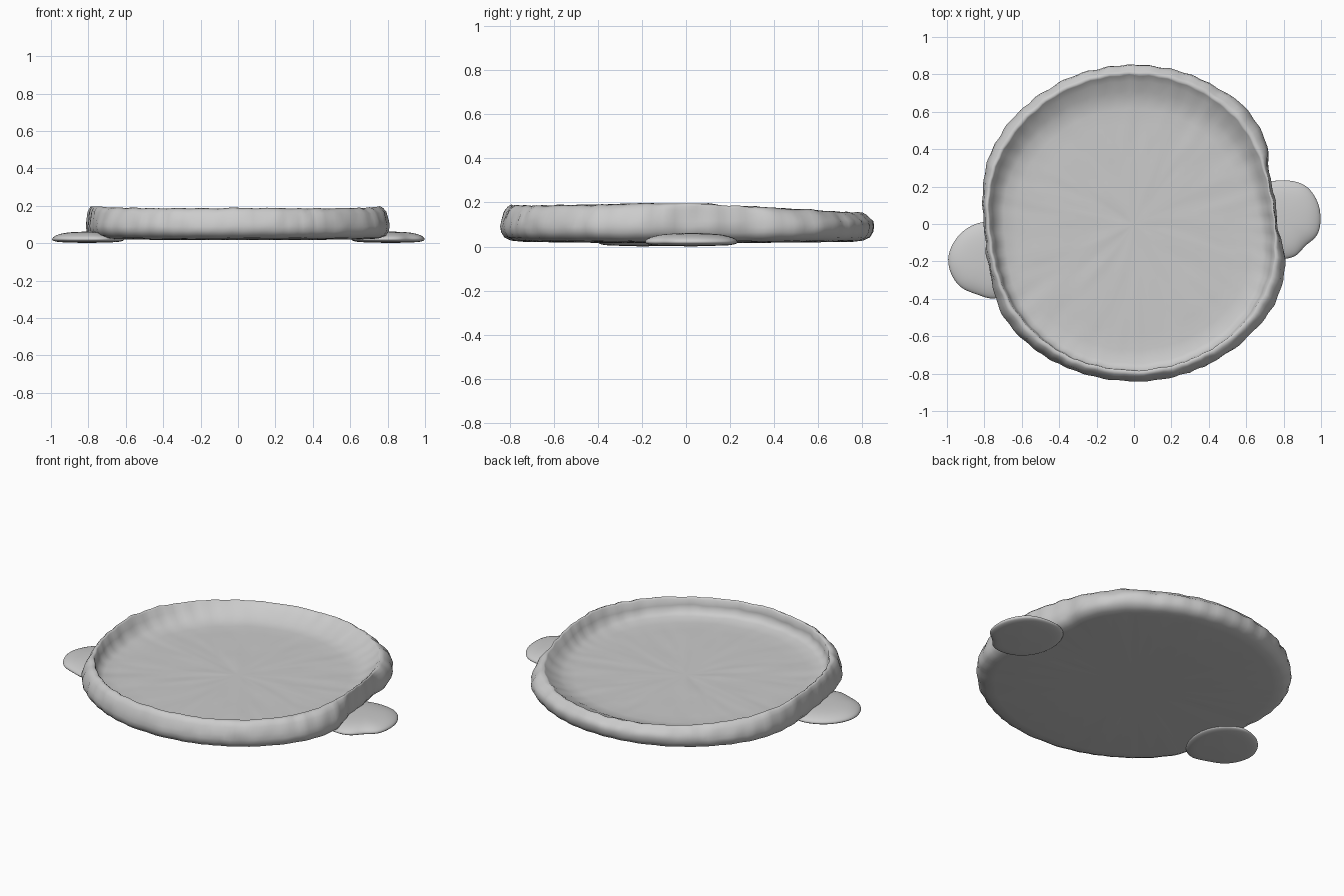
import bpy, bmesh, math
from mathutils import Vector, noise

if "Cube" in bpy.data.objects:
    bpy.data.objects.remove(bpy.data.objects["Cube"])

N = 192      # segments around the dish
FLOOR = .086

# Hand-pressed dish, (angle in degrees, radius): widest bulge of the wall, and crest of the rim
OUTLINE = [(0, .76), (9, .765), (20, .765), (24, .785), (29, .825), (38, .85), (46, .86), (60, .855),
           (90, .85), (120, .855), (135, .86), (152, .86), (166, .835), (180, .80),
           (195, .805), (206, .83), (213, .855), (225, .86), (240, .85), (270, .84),
           (300, .85), (315, .86), (333, .865), (347, .835), (354, .785), (360, .76)]
CREST = [(0, .745), (22, .755), (40, .785), (60, .80), (90, .805), (120, .81), (145, .81), (166, .805),
         (180, .775), (195, .77), (210, .795), (235, .80), (270, .79), (300, .795), (325, .805),
         (345, .785), (360, .745)]


def lookup(table, deg):
    for (a, ra), (b, rb) in zip(table, table[1:]):
        if a <= deg <= b:
            return ra + (rb - ra) * (deg - a) / (b - a)
    return table[0][1]


def smooth(table, deg, width):
    return sum(lookup(table, (deg + k * width) % 360) for k in (-2, -1, 0, 1, 2)) / 5


def finish(bm, name):
    bmesh.ops.recalc_face_normals(bm, faces=bm.faces)
    me = bpy.data.meshes.new(name)
    bm.to_mesh(me)
    bm.free()
    me.shade_smooth()
    ob = bpy.data.objects.new(name, me)
    bpy.context.collection.objects.link(ob)
    return ob


def bridge(bm, rings):
    for lo, hi in zip(rings, rings[1:]):
        n = len(lo)
        for i in range(n):
            bm.faces.new((lo[i], lo[(i + 1) % n], hi[(i + 1) % n], hi[i]))


def cap(bm, ring, z):
    c = bm.verts.new((sum(v.co.x for v in ring) / len(ring),
                      sum(v.co.y for v in ring) / len(ring), z))
    for i in range(len(ring)):
        bm.faces.new((ring[i], ring[(i + 1) % len(ring)], c))


def dish_profile(a):
    """Cross-section (radius, z, lumpiness) from under the base, over the rim, to the floor."""
    s = math.sin(a)
    deg = math.degrees(a)
    near = Vector((math.cos(a) * 2, s * 2, 0))
    ripple = .0025 * math.sin(44 * a + 5 * noise.noise(near))
    R = smooth(OUTLINE, deg, 2) + ripple
    C = smooth(CREST, deg, 5) + ripple
    h = .187 - .034 * max(0, s) ** 1.3 + .009 * math.cos(a) ** 6 + .006 * noise.noise(near * 6)
    F = C - (.065 + .04 * s)
    f = FLOOR
    lean = R - C
    return [(R * .5, .018, .3), (R - .10, .022, .3), (R - .05, .027, .3), (R - .018, .042, .5),
            (R - .004, .065, 1), (R, .09, 1), (R - lean * .1, .115, 1), (R - lean * .35, h - .03, 1),
            (R - lean * .68, h - .01, .6), (C, h, .5), (C - .010, h - .008, .6),
            (C * .6 + F * .4, h * .55 + f * .45, .8), (F + .012, f + .022, .7), (F - .02, f + .006, .5),
            (F * .88, f, .6), (F * .76, f, .6), (F * .64, f, .6), (F * .5, f, .6),
            (F * .37, f, .6), (F * .24, f, .6), (F * .11, f, .6)]


# Dish: one swept body with base, rolled rim and floor
bm = bmesh.new()
columns = [dish_profile(2 * math.pi * i / N) for i in range(N)]
rings = []
for j in range(len(columns[0])):
    ring = []
    for i, col in enumerate(columns):
        a = 2 * math.pi * i / N
        r, z, lump = col[j]
        p = Vector((r * math.cos(a), r * math.sin(a), z))
        d = lump * (.004 * noise.noise(p * 8) + .005 * noise.noise(p * 17))
        p += Vector((math.cos(a) * d, math.sin(a) * d, d))
        ring.append(bm.verts.new(p))
    rings.append(ring)
bridge(bm, rings)
cap(bm, rings[0], .016)
cap(bm, rings[-1], FLOOR)
finish(bm, "dish")


# Handles: flat pressed tabs tucked under the wall
def tab(name, pts):
    bm = bmesh.new()
    cx = sum(p[0] for p in pts) / len(pts)
    cy = sum(p[1] for p in pts) / len(pts)
    rings = []
    for k, z in [(.5, .004), (.85, .005), (1.0, .013), (1.025, .022), (.98, .036), (.75, .053), (.4, .06)]:
        rings.append([bm.verts.new((cx + (x - cx) * k, cy + (y - cy) * k, z)) for x, y in pts])
    bridge(bm, rings)
    cap(bm, rings[0], .0)
    cap(bm, rings[-1], .062)
    ob = finish(bm, name)
    mod = ob.modifiers.new("smooth", 'SUBSURF')
    mod.levels = mod.render_levels = 2


tab("left_handle", [(-.62, -.08), (-.70, .0), (-.79, .02), (-.90, -.02), (-.97, -.10),
                    (-1.0, -.19), (-.975, -.28), (-.92, -.35), (-.83, -.375),
                    (-.75, -.41), (-.66, -.36), (-.60, -.22)])
tab("right_handle", [(.60, .06), (.65, .19), (.74, .235), (.86, .23), (.93, .20), (.985, .12),
                     (1.0, .03), (.985, -.07), (.91, -.11), (.88, -.165), (.81, -.19),
                     (.70, -.17), (.62, -.08)])
